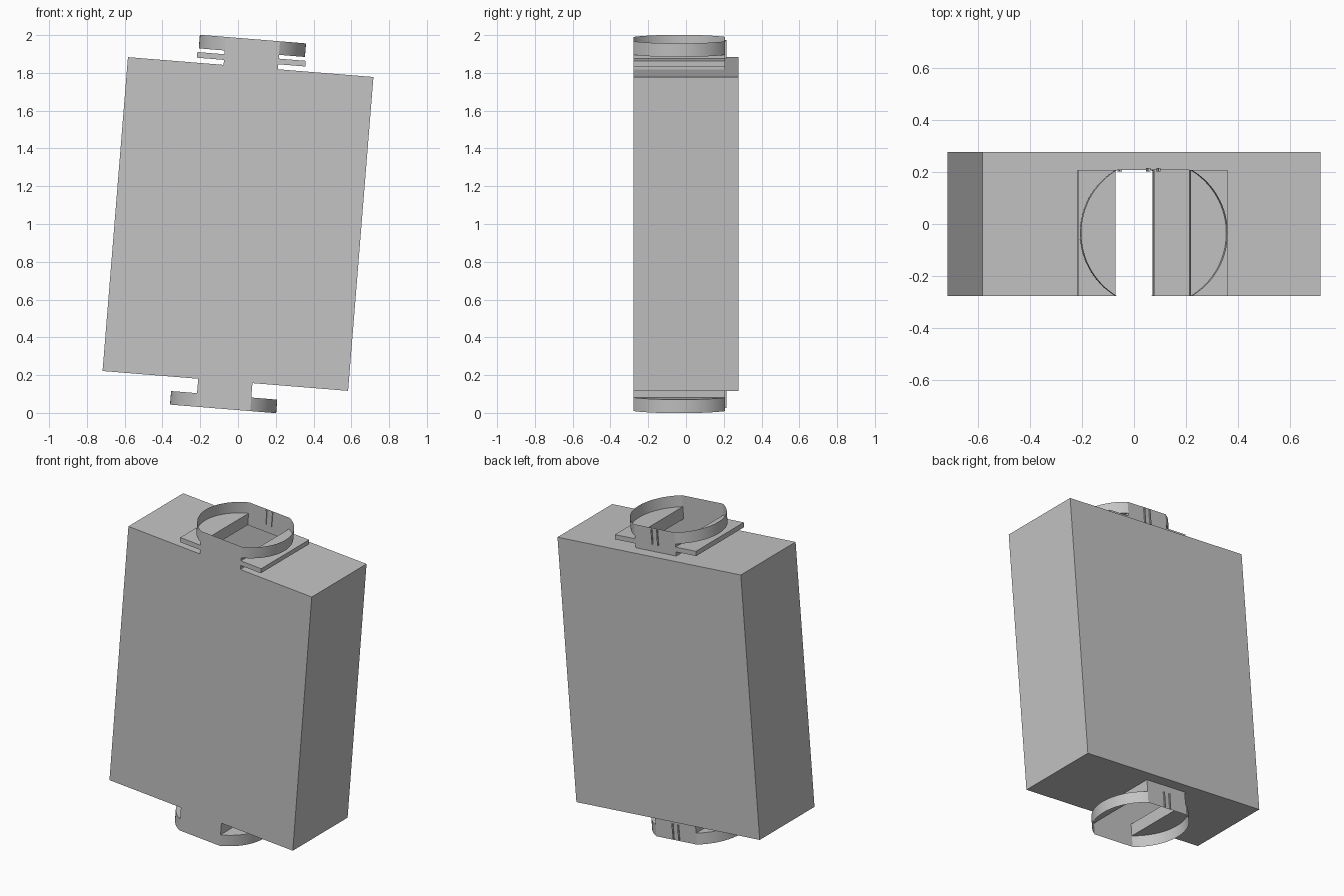
import bpy, bmesh, math
from mathutils import Matrix, Vector

if "Cube" in bpy.data.objects:
    bpy.data.objects.remove(bpy.data.objects["Cube"])

# One plain grey for the whole model
grey = bpy.data.materials.new("plain_grey")
grey.use_nodes = True
colour = (0.55, 0.55, 0.55, 1)
grey.diffuse_color = colour
grey.node_tree.nodes["Principled BSDF"].inputs["Base Color"].default_value = colour

# Whole model leans sideways about its centre
LEAN = Matrix.Translation((0, 0, 1)) @ Matrix.Rotation(math.radians(4.62), 4, "Y")

WIDTH, HEIGHT = 0.652, 0.8335       # half sizes of the casing
FRONT, BACK = -0.2775, 0.2775
NECK, NECK_BACK = 0.144, 0.2075     # half width and rear of the open neck
MID = (FRONT + NECK_BACK) / 2
RADIUS = math.hypot(NECK, NECK_BACK - MID)
FLOOR, RIM = 0.91, 0.982            # heights of the collar floor and rim


def finish(name, bm):
    bmesh.ops.remove_doubles(bm, verts=bm.verts, dist=0.0001)
    bmesh.ops.recalc_face_normals(bm, faces=bm.faces)
    mesh = bpy.data.meshes.new(name)
    bm.to_mesh(mesh)
    bm.free()
    mesh.materials.append(grey)
    for poly in mesh.polygons:
        poly.use_smooth = True
    mesh.set_sharp_from_angle(angle=math.radians(20))
    obj = bpy.data.objects.new(name, mesh)
    obj.matrix_world = LEAN
    bpy.context.collection.objects.link(obj)


def cap(bm, outline, z):
    bm.faces.new([bm.verts.new((x, y, z)) for x, y in outline])


def wall(bm, outline, z0, z1):
    for (xa, ya), (xb, yb) in zip(outline, outline[1:] + outline[:1]):
        corners = ((xa, ya, z0), (xb, yb, z0), (xb, yb, z1), (xa, ya, z1))
        bm.faces.new([bm.verts.new(c) for c in corners])


def rect(x0, x1, y0, y1):
    return [(x0, y0), (x1, y0), (x1, y1), (x0, y1)]


def block(name, x0, x1, y0, y1, z0, z1):
    bm = bmesh.new()
    outline = rect(x0, x1, y0, y1)
    wall(bm, outline, z0, z1)
    cap(bm, outline, z0)
    cap(bm, outline, z1)
    finish(name, bm)


def arc(side, steps=32):
    half = math.acos(NECK / RADIUS)
    points = []
    for i in range(steps + 1):
        t = side * (-half + 2 * half * i / steps)
        points.append((side * RADIUS * math.cos(t), MID + side * RADIUS * math.sin(t) * side))
    return points


# Hollow casing, open where each neck meets it
casing = bmesh.new()
wall(casing, rect(-WIDTH, WIDTH, FRONT, BACK), -HEIGHT, HEIGHT)
for z in (-HEIGHT, HEIGHT):
    cap(casing, rect(-WIDTH, -NECK, FRONT, NECK_BACK), z)
    cap(casing, rect(NECK, WIDTH, FRONT, NECK_BACK), z)
    cap(casing, rect(-WIDTH, WIDTH, NECK_BACK, BACK), z)
finish("casing", casing)

for end, s in (("top", 1), ("bottom", -1)):
    # Open rectangular neck
    neck = bmesh.new()
    wall(neck, rect(-NECK, NECK, FRONT, NECK_BACK), s * HEIGHT, s * FLOOR)
    finish(end + "_neck", neck)

    # Round collar with flat front and back, and a floor on each side
    right_arc, left_arc = arc(1), arc(-1)
    if right_arc[0][1] > right_arc[-1][1]:
        right_arc.reverse()
    if left_arc[0][1] < left_arc[-1][1]:
        left_arc.reverse()
    collar = bmesh.new()
    wall(collar, right_arc + left_arc, s * FLOOR, s * RIM)
    finish(end + "_collar", collar)
    floors = bmesh.new()
    cap(floors, right_arc, s * FLOOR)
    cap(floors, left_arc, s * FLOOR)
    finish(end + "_collar_floor", floors)

    # Two thin ribs on the back of the collar
    for side, x in (("right", -0.02), ("left", 0.02)):
        block(f"{end}_{side}_rib", x - 0.004, x + 0.004,
              NECK_BACK - 0.005, NECK_BACK + 0.007, s * 0.88, s * 0.975)

# Flat flange plates either side of the top neck
block("right_flange", -0.288, -NECK, FRONT, NECK_BACK, 0.86, 0.89)
block("left_flange", NECK, 0.288, FRONT, NECK_BACK, 0.86, 0.89)
